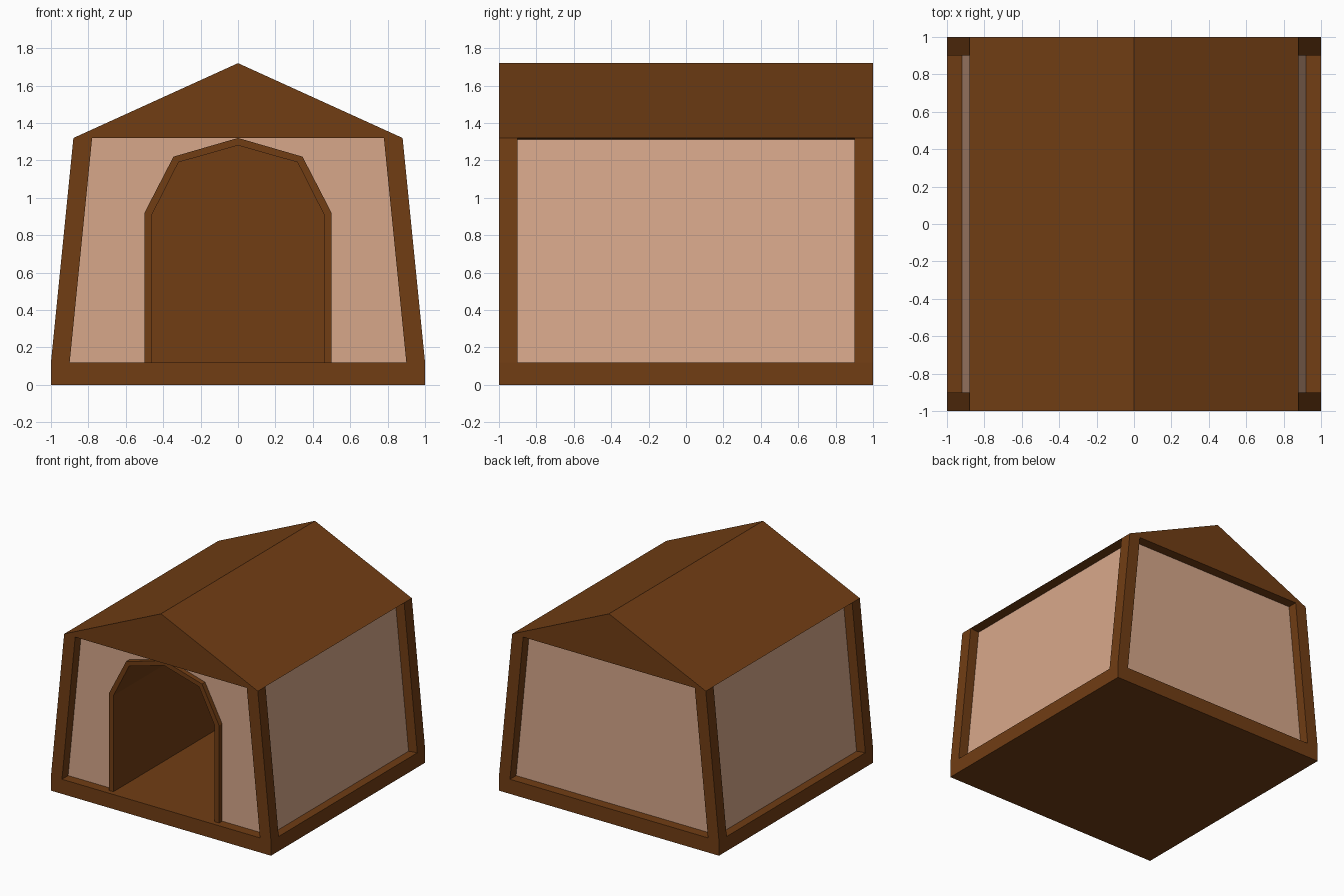
import bpy, bmesh
from mathutils import Vector

if "Cube" in bpy.data.objects:
    bpy.data.objects.remove(bpy.data.objects["Cube"])


def material(name, rgb):
    m = bpy.data.materials.new(name)
    m.diffuse_color = (*rgb, 1)
    m.use_nodes = True
    m.node_tree.nodes["Principled BSDF"].inputs["Base Color"].default_value = m.diffuse_color
    return m


WOOD = material("wood", (0.165, 0.047, 0.007))
PLASTER = material("plaster", (0.68, 0.39, 0.255))


def part(name, mat, faces):
    """Build one object from (points, outward direction, mirror axes)."""
    bm = bmesh.new()
    for pts, out, mirror in faces:
        for sx in ((1, -1) if "x" in mirror else (1,)):
            for sy in ((1, -1) if "y" in mirror else (1,)):
                f = bm.faces.new([bm.verts.new((x * sx, y * sy, z)) for x, y, z in pts])
                f.normal_update()
                if f.normal.dot(Vector((out[0] * sx, out[1] * sy, out[2]))) < 0:
                    f.normal_flip()
    bmesh.ops.remove_doubles(bm, verts=bm.verts, dist=0.0005)
    me = bpy.data.meshes.new(name)
    bm.to_mesh(me)
    bm.free()
    me.materials.append(mat)
    ob = bpy.data.objects.new(name, me)
    bpy.context.collection.objects.link(ob)
    return ob


X, Y, Z = (1, 0, 0), (0, 1, 0), (0, 0, 1)
FRONT, DOWN = (0, -1, 0), (0, 0, -1)
LO, HI = 0.12, 1.32            # base top and eaves height
BOT, TOP, RIDGE = 1.0, 0.88, 1.72   # half widths, ridge height
W = 0.1                        # post width
REC = 0.08                     # panel recess
PF = 1 - REC                   # panel plane in y
n = Vector((HI - LO, 0, BOT - TOP)).normalized() * REC   # side recess vector


def inset(p):
    return tuple(Vector(p) - n)


# side opening corners on the sloping outer face
b0, b1 = (BOT, -1 + W, LO), (BOT, 1 - W, LO)
t0, t1 = (TOP, -1 + W, HI), (TOP, 1 - W, HI)

# base slab with the ledges in front of the panels
part("base", WOOD, [
    ([(-1, -1, 0), (1, -1, 0), (1, 1, 0), (-1, 1, 0)], DOWN, ""),
    ([(-1, 1, 0), (1, 1, 0), (1, 1, LO), (-1, 1, LO)], Y, "y"),
    ([(1, -1, 0), (1, 1, 0), (1, 1, LO), (1, -1, LO)], X, "x"),
    ([(-BOT + W, 1, LO), (BOT - W, 1, LO), (BOT - W, PF, LO), (-BOT + W, PF, LO)], Z, "y"),
    ([b0, b1, inset(b1), inset(b0)], Z, "x"),
])

# gable roof with soffits over the recesses
part("roof", WOOD, [
    ([(TOP, -1, HI), (TOP, 1, HI), (0, 1, RIDGE), (0, -1, RIDGE)], Z, "x"),
    ([(-TOP, 1, HI), (TOP, 1, HI), (0, 1, RIDGE)], Y, "y"),
    ([(-TOP + W, 1, HI), (TOP - W, 1, HI), (TOP - W, PF, HI), (-TOP + W, PF, HI)], DOWN, "y"),
    ([t0, t1, inset(t1), inset(t0)], DOWN, "x"),
])

# leaning corner posts
part("corner_posts", WOOD, [
    ([(BOT, 1, LO), (TOP, 1, HI), (TOP - W, 1, HI), (BOT - W, 1, LO)], Y, "xy"),
    ([(BOT, 1, LO), (TOP, 1, HI), t1, b1], X, "xy"),
    ([(BOT - W, 1, LO), (TOP - W, 1, HI), (TOP - W, PF, HI), (BOT - W, PF, LO)], (-1, 0, 0), "xy"),
    ([b1, t1, inset(t1), inset(b1)], FRONT, "xy"),
])

# right halves of the arch outlines, floor to apex
outer = [(0.5, LO), (0.5, 0.92), (0.345, 1.22), (0, 1.32)]
inner = [(0.46, LO), (0.46, 0.91), (0.318, 1.19), (0, 1.28)]


def at(outline, y):
    return [(x, y, z) for x, z in outline]


# recessed wall panels, the front one in two halves beside the arch
part("wall_panels", PLASTER, [
    ([inset(p) for p in (b0, b1, t1, t0)], X, "x"),
    ([(-BOT + W, PF, LO), (BOT - W, PF, LO), (TOP - W, PF, HI), (-TOP + W, PF, HI)], Y, ""),
    (at(outer, -PF) + [(TOP - W, -PF, HI), (BOT - W, -PF, LO)], FRONT, "x"),
])

# raised door surround and the tunnel behind it
LIP, END = -0.96, 0.9
door = []
of, ob_ = at(outer, LIP), at(outer, -PF)
inf, inb = at(inner, LIP), at(inner, END)
for i in range(3):
    a, b = outer[i], outer[i + 1]
    out = (b[1] - a[1], 0, a[0] - b[0])
    door.append(([of[i], of[i + 1], ob_[i + 1], ob_[i]], out, "x"))
    door.append(([of[i], of[i + 1], inf[i + 1], inf[i]], FRONT, "x"))
    door.append(([inf[i], inf[i + 1], inb[i + 1], inb[i]], (-out[0], 0, -out[2]), "x"))
door.append((inb + [(0, END, LO)], FRONT, "x"))
door.append(([(-0.46, -PF, LO), (0.46, -PF, LO), (0.46, END, LO), (-0.46, END, LO)], Z, ""))
part("doorway", WOOD, door)
